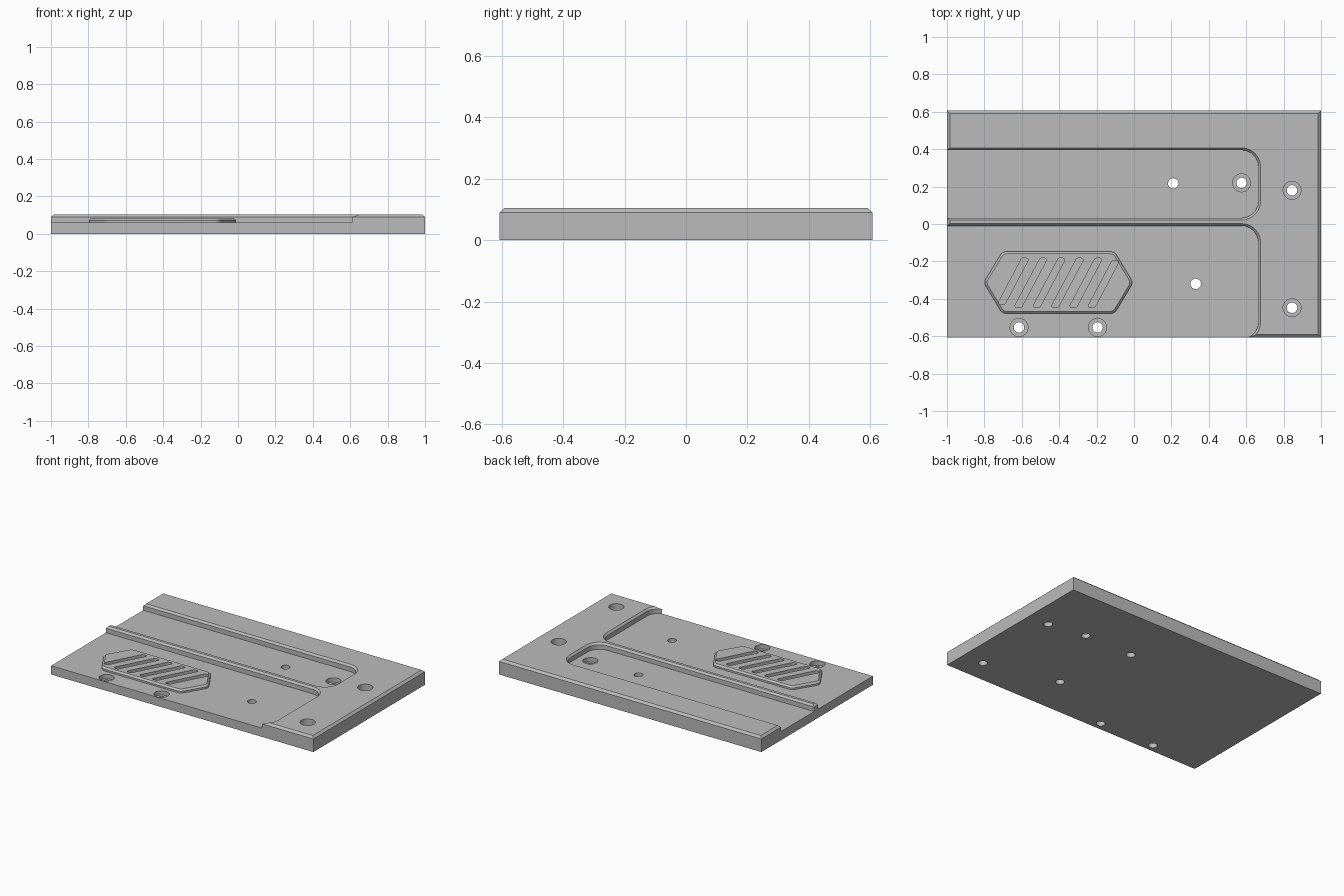
import bpy, bmesh, math
from mathutils import Vector

cube = bpy.data.objects.get("Cube")
if cube:
    bpy.data.objects.remove(cube, do_unlink=True)

grey = bpy.data.materials.new("machined grey")
grey.use_nodes = True
GREY = (0.5, 0.5, 0.5, 1)
grey.diffuse_color = GREY
grey.node_tree.nodes["Principled BSDF"].inputs["Base Color"].default_value = GREY

TOP, SHOULDER, FLOOR = 0.104, 0.09, 0.06
HALF_Y = 0.607


def outline(points, radius=0.0, grow=0.0, steps=10):
    """Counter-clockwise convex polygon with rounded corners, grown outwards."""
    points = [Vector(p) for p in points]
    loop = []
    for i, v in enumerate(points):
        a = (v - points[i - 1]).normalized()
        b = (points[(i + 1) % len(points)] - v).normalized()
        n1, n2 = Vector((a.y, -a.x)), Vector((b.y, -b.x))
        miter = (n1 + n2) / (1 + n1.dot(n2))
        if radius + grow <= 0 or radius == 0:
            loop.append(v + miter * grow)
            continue
        start = math.atan2(n1.y, n1.x)
        turn = math.acos(max(-1, min(1, n1.dot(n2))))
        for k in range(steps + 1):
            t = start + turn * k / steps
            loop.append(v - miter * radius
                        + (radius + grow) * Vector((math.cos(t), math.sin(t))))
    return loop


def rect(x0, x1, y0, y1):
    return [(x0, y0), (x1, y0), (x1, y1), (x0, y1)]


def circle(x, y, r, n=40):
    return [Vector((x + r * math.cos(math.tau * k / n),
                    y + r * math.sin(math.tau * k / n))) for k in range(n)]


def loft(name, layers):
    """Solid through stacked (outline, height) layers."""
    bm = bmesh.new()
    rings = [[bm.verts.new((p.x, p.y, z)) for p in loop] for loop, z in layers]
    for low, high in zip(rings, rings[1:]):
        for i in range(len(low)):
            j = (i + 1) % len(low)
            bm.faces.new((low[i], low[j], high[j], high[i]))
    bm.faces.new(rings[0][::-1])
    bm.faces.new(rings[-1])
    mesh = bpy.data.meshes.new(name)
    bm.to_mesh(mesh)
    bm.free()
    mesh.materials.append(grey)
    ob = bpy.data.objects.new(name, mesh)
    bpy.context.collection.objects.link(ob)
    return ob


def cut(target, cutter):
    mod = target.modifiers.new("cut", 'BOOLEAN')
    mod.operation, mod.solver, mod.object = 'DIFFERENCE', 'EXACT', cutter
    bpy.context.view_layer.objects.active = target
    bpy.ops.object.modifier_apply(modifier=mod.name)
    bpy.data.objects.remove(cutter, do_unlink=True)


# Base plate with chamfered top edges
body = rect(-1, 1, -HALF_Y, HALF_Y)
plate = loft("base_plate", [(outline(body), 0), (outline(body), SHOULDER),
                            (outline(body, grow=-0.015), TOP)])

# Two long pockets, open on one end, with chamfered rims
for y0, y1 in ((0.033, 0.395), (-0.614, -0.01)):
    shape = rect(-1.3, 0.665, y0, y1)
    floor = outline(shape, 0.09)
    rim = outline(shape, 0.09, 0.012)
    cut(plate, loft("pocket_cutter", [(floor, FLOOR), (floor, SHOULDER + 0.001),
                                      (rim, TOP), (rim, 0.2)]))

# Counterbored screw holes
for x, y in ((0.845, 0.18), (0.845, -0.448), (0.575, 0.22),
             (-0.615, -0.553), (-0.195, -0.553)):
    cut(plate, loft("bore_cutter", [(circle(x, y, 0.048), 0.03),
                                    (circle(x, y, 0.048), 0.2)]))
    cut(plate, loft("hole_cutter", [(circle(x, y, 0.028), -0.1),
                                    (circle(x, y, 0.028), 0.2)]))

# Plain through holes
for x, y in ((0.21, 0.217), (0.33, -0.32)):
    cut(plate, loft("hole_cutter", [(circle(x, y, 0.028), -0.1),
                                    (circle(x, y, 0.028), 0.2)]))

# Raised six-sided grip pad
PX, PY = -0.404, -0.313
pad_shape = [(PX + x, PY + y) for x, y in
             ((-0.4, 0), (-0.3, -0.166), (0.3, -0.166),
              (0.4, 0), (0.3, 0.166), (-0.3, 0.166))]
pad_side = outline(pad_shape, 0.04)
pad = loft("grip_pad", [(pad_side, FLOOR - 0.005), (pad_side, 0.072),
                        (outline(pad_shape, 0.04, -0.012), 0.083)])

# Slanted grip slots, the end ones shortened to follow the pad
for i in range(6):
    low = -0.118 if i == 0 else -0.134
    high = 0.118 if i == 5 else 0.13
    mid = PX + (i - 2.5) * 0.098

    def corner(y, side):
        return (mid + 0.53 * y + side * 0.02, PY + y)

    slot = outline([corner(low, -1), corner(low, 1),
                    corner(high, 1), corner(high, -1)], 0.009, steps=5)
    cut(pad, loft("slot_cutter", [(slot, 0.064), (slot, 0.2)]))

# Smooth the rounded walls, keep machined edges crisp
for ob in (plate, pad):
    bpy.ops.object.select_all(action='DESELECT')
    ob.select_set(True)
    bpy.context.view_layer.objects.active = ob
    bpy.ops.object.shade_smooth_by_angle(angle=math.radians(25))
